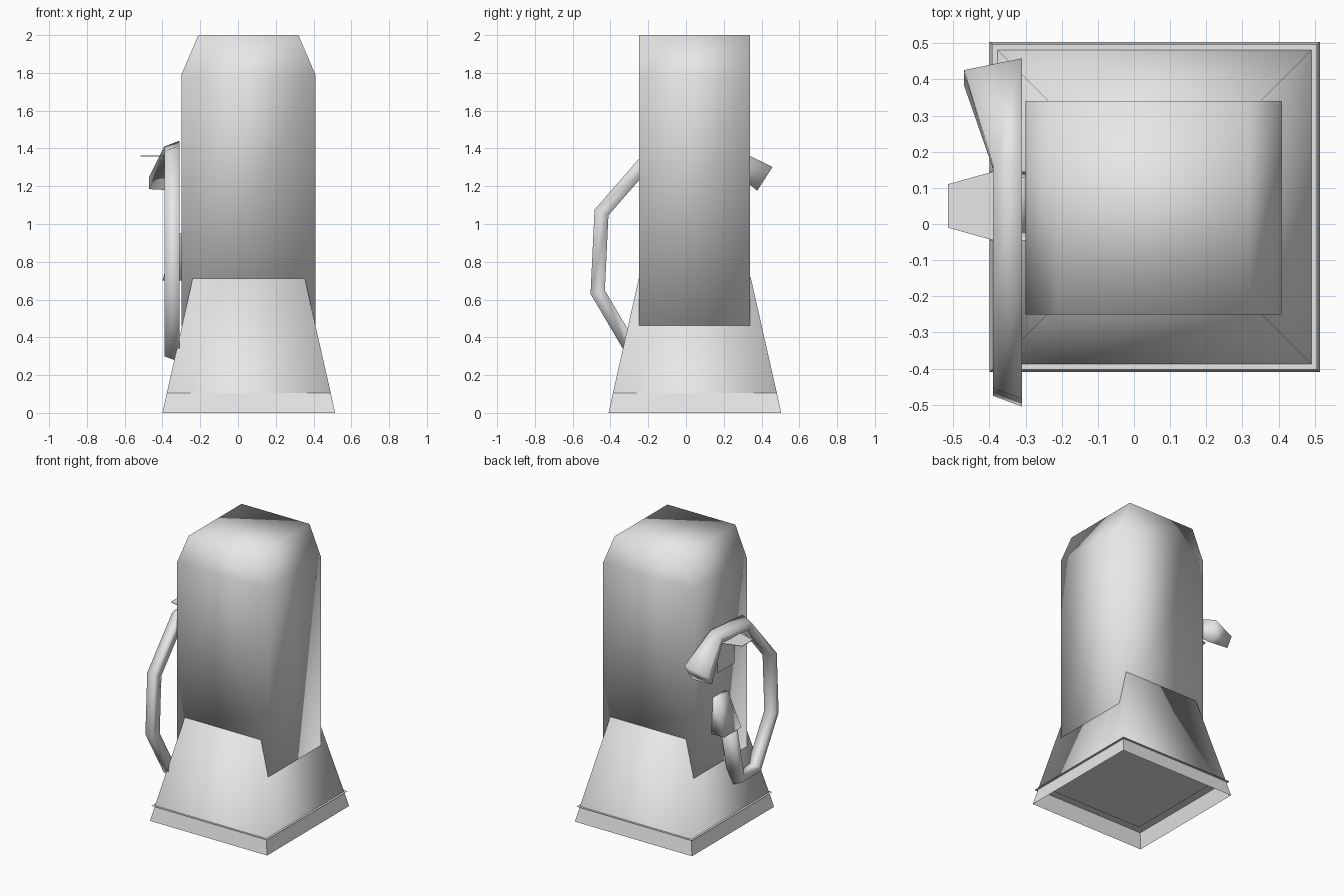
import bpy, bmesh
from mathutils import Vector

if "Cube" in bpy.data.objects:
    bpy.data.objects.remove(bpy.data.objects["Cube"])

GREY = (0.8, 0.8, 0.8, 1)
mat = bpy.data.materials.new("light grey")
mat.use_nodes = True
mat.diffuse_color = GREY
mat.node_tree.nodes["Principled BSDF"].inputs["Base Color"].default_value = GREY


def loft(name, rings, cap_start=True, cap_end=True, smooth=True):
    """Bridge a list of equal rings of points into one skin."""
    bm = bmesh.new()
    loops = [[bm.verts.new(p) for p in ring] for ring in rings]
    n = len(loops[0])
    for a, b in zip(loops, loops[1:]):
        for i in range(n):
            j = (i + 1) % n
            bm.faces.new((a[i], a[j], b[j], b[i]))
    if cap_start:
        bm.faces.new(loops[0][::-1])
    if cap_end:
        bm.faces.new(loops[-1])
    bmesh.ops.recalc_face_normals(bm, faces=bm.faces)
    for f in bm.faces:
        f.smooth = smooth
    me = bpy.data.meshes.new(name)
    bm.to_mesh(me)
    bm.free()
    me.materials.append(mat)
    ob = bpy.data.objects.new(name, me)
    bpy.context.collection.objects.link(ob)
    return ob


def rect(x0, x1, y0, y1, z):
    return [(x0, y0, z), (x1, y0, z), (x1, y1, z), (x0, y1, z)]


def square(half, z):
    cx, cy = 0.057, 0.047
    return rect(cx - half, cx + half, cy - half, cy + half, z)


# Tall body, narrowing at the top in x only
loft("body", [rect(-0.3, 0.41, -0.25, 0.34, 0.46),
              rect(-0.3, 0.41, -0.25, 0.34, 1.79),
              rect(-0.21, 0.32, -0.25, 0.34, 2.0)])

# Flared base: sloped skirt, thin ledge, open foot and recessed floor
RIM = 0.105
loft("base_skirt", [square(0.434, RIM), square(0.295, 0.72)], cap_start=False)
loft("base_ledge", [square(0.45, RIM), square(0.38, RIM)],
     cap_start=False, cap_end=False, smooth=False)
loft("base_foot", [square(0.457, 0), square(0.434, RIM)],
     cap_start=False, cap_end=False, smooth=False)
loft("base_floor", [square(0.37, RIM - 0.01), square(0.37, RIM)], smooth=False)

# Handle: a wedge section swept along a path in the y-z plane (y, z, scale)
path = [(0.415, 1.235, 2.0), (0.16, 1.40, 1), (-0.17, 1.375, 1), (-0.445, 1.06, 1),
        (-0.465, 0.64, 1), (-0.27, 0.31, 1), (-0.07, 0.31, 1), (0.02, 0.72, 1)]
section = [(0, 0.04), (-0.08, 0.01), (-0.08, -0.03), (0, -0.035)]
rings = []
for i, (y, z, s) in enumerate(path):
    here = Vector((y, z))
    before = Vector(path[max(i - 1, 0)][:2])
    after = Vector(path[min(i + 1, len(path) - 1)][:2])
    t_in = (here - before).normalized()
    t_out = (after - here).normalized()
    t = (t_in + t_out).normalized()
    out = Vector((t.y, -t.x))
    miter = 1 / max(0.6, t.dot(t_out if i == 0 else t_in))
    ring = []
    for dx, dn in section:
        p = here - out * dn * s * miter * -1
        ring.append((-0.31 + dx * s, p.x, p.y))
    rings.append(ring)
loft("handle", rings)

# Wedge mount where the lower end of the handle meets the body
loft("lower_mount", [rect(-0.4, -0.3, -0.045, 0.145, 0.7),
                     rect(-0.33, -0.3, 0.0, 0.13, 0.95)])

# Upper mount: thin upright plate with a tapered thumb tab on top
loft("upper_mount", [rect(-0.348, -0.344, -0.045, 0.145, 1.14),
                     rect(-0.348, -0.344, -0.045, 0.145, 1.36)], smooth=False)
tab = [(-0.345, -0.05), (-0.345, 0.15), (-0.39, 0.145), (-0.515, 0.11),
       (-0.515, -0.01), (-0.39, -0.045)]
loft("thumb_tab", [[(x, y, z) for x, y in tab] for z in (1.358, 1.362)], smooth=False)
